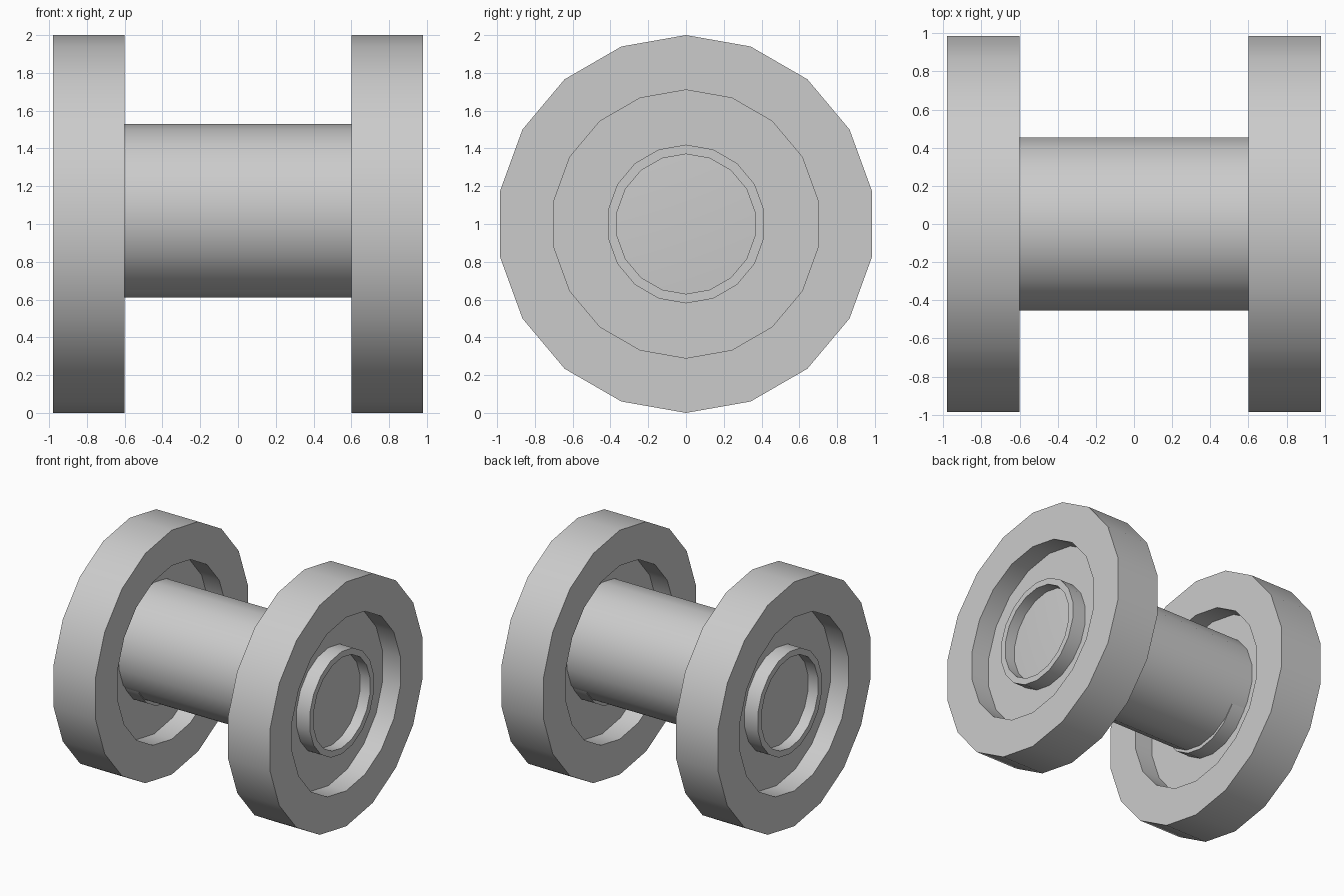
import bpy, bmesh, math

if "Cube" in bpy.data.objects:
    bpy.data.objects.remove(bpy.data.objects["Cube"])

SIDES = 18


def lathe(name, profile, center_x, center_z):
    """Revolve (x offset, radius) points about a line parallel to x."""
    bm = bmesh.new()
    rings = []
    for x, r in profile:
        if r == 0:
            rings.append([bm.verts.new((x, 0, 0))])
            continue
        ring = []
        for i in range(SIDES):
            a = math.tau * i / SIDES
            ring.append(bm.verts.new((x, r * math.sin(a), r * math.cos(a))))
        rings.append(ring)
    for a, b in zip(rings, rings[1:]):
        for i in range(SIDES):
            j = (i + 1) % SIDES
            if len(a) == 1:
                bm.faces.new((a[0], b[i], b[j]))
            elif len(b) == 1:
                bm.faces.new((a[i], b[0], a[j]))
            else:
                bm.faces.new((a[i], b[i], b[j], a[j]))
    bmesh.ops.recalc_face_normals(bm, faces=bm.faces[:])
    mesh = bpy.data.meshes.new(name)
    bm.to_mesh(mesh)
    bm.free()
    obj = bpy.data.objects.new(name, mesh)
    bpy.context.collection.objects.link(obj)
    obj.location = (center_x, 0, center_z)
    bpy.ops.object.select_all(action='DESELECT')
    obj.select_set(True)
    bpy.context.view_layer.objects.active = obj
    bpy.ops.object.shade_smooth_by_angle(angle=math.radians(30))
    return obj


# Wheel half-section: cap, raised hub ring, recessed web, thick rim
half = [(0.08, 0), (0.06, 0.37), (0.15, 0.37), (0.15, 0.42),
        (0.03, 0.42), (0.03, 0.71), (0.19, 0.71), (0.19, 1.0)]
section = half + [(-x, r) for x, r in reversed(half)]

for side, label in ((-1, "left"), (1, "right")):
    lathe(label + "_wheel", section, side * 0.79, 1.0)

# Axle sits slightly above the wheel centres and ends on the webs
lathe("axle", [(-0.765, 0), (-0.765, 0.46), (0.765, 0.46), (0.765, 0)], 0, 1.07)
